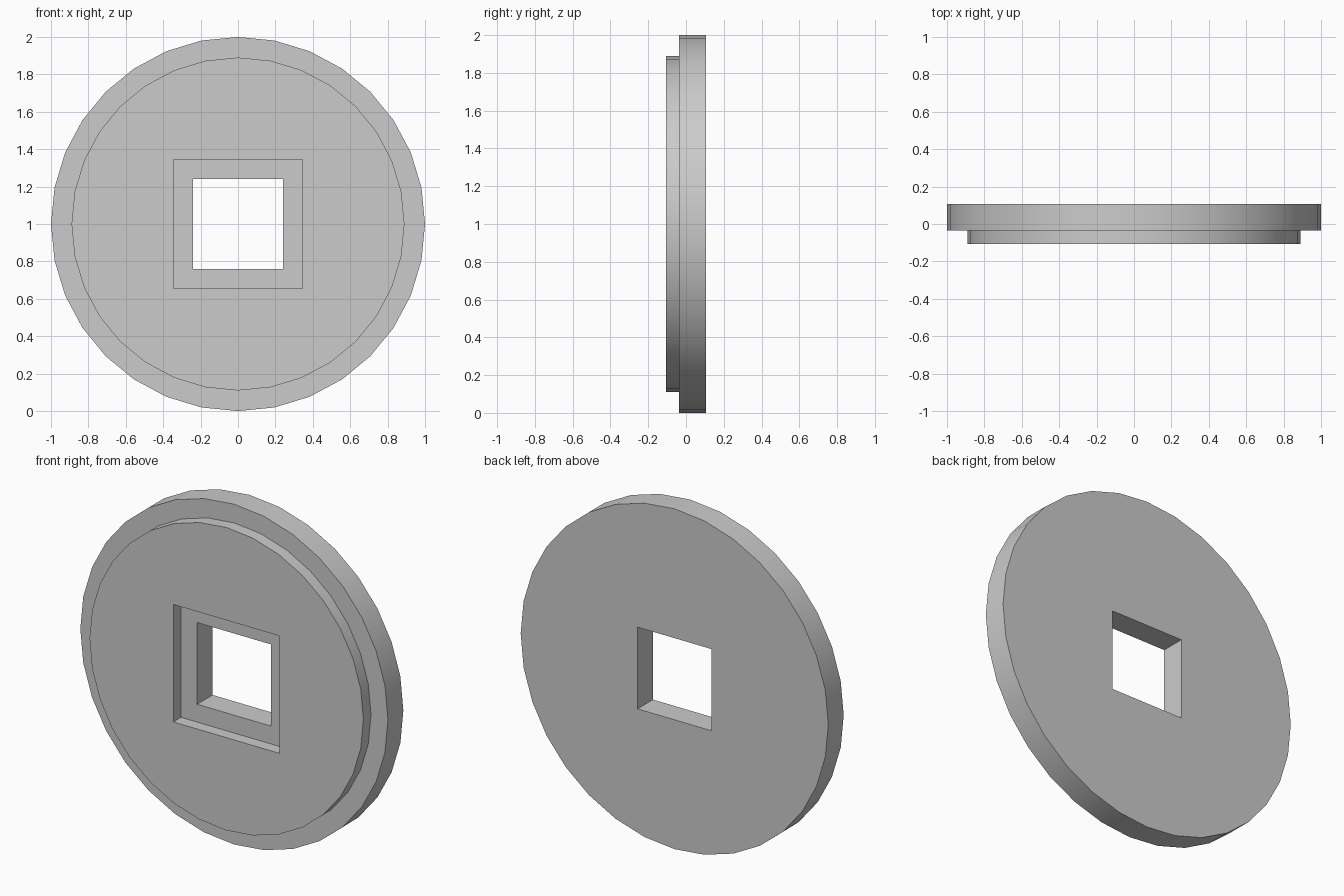
import bpy
import bmesh
from math import sin, cos, pi

cube = bpy.data.objects.get("Cube")
if cube:
    bpy.data.objects.remove(cube, do_unlink=True)

SIDES = 32
FRONT, STEP, BACK = -0.107, -0.036, 0.107
RIM_R, BOSS_R = 1.0, 0.89
HOLE, RECESS = 0.24, 0.345   # half widths

grey = bpy.data.materials.new("plain grey")
grey.use_nodes = True
colour = (0.6, 0.6, 0.6, 1)
grey.diffuse_color = colour
grey.node_tree.nodes["Principled BSDF"].inputs["Base Color"].default_value = colour

bm = bmesh.new()


def circle(radius, y):
    return [bm.verts.new((radius * cos(2 * pi * i / SIDES), y,
                          1 + radius * sin(2 * pi * i / SIDES))) for i in range(SIDES)]


def square(half, y):
    return [bm.verts.new((sx * half, y, 1 + sz * half))
            for sx, sz in ((1, 1), (-1, 1), (-1, -1), (1, -1))]


def band(a, b):
    """Quads between two loops of equal count."""
    n = len(a)
    for i in range(n):
        bm.faces.new((a[i], a[(i + 1) % n], b[(i + 1) % n], b[i]))


def plate(ring, sq):
    """Flat face from a square opening out to a circle, in four pieces."""
    quarter = SIDES // 4
    for k in range(4):
        first = quarter // 2 + k * quarter
        arc = [ring[(first + i) % SIDES] for i in range(quarter + 1)]
        bm.faces.new(arc + [sq[(k + 1) % 4], sq[k]])


# Outer loops and square openings
boss_front, boss_base = circle(BOSS_R, FRONT), circle(BOSS_R, STEP)
rim_front, rim_back = circle(RIM_R, STEP), circle(RIM_R, BACK)
recess_front, recess_floor = square(RECESS, FRONT), square(RECESS, STEP)
hole_front, hole_back = square(HOLE, STEP), square(HOLE, BACK)

# Raised boss, shoulder and rim
for a, b in ((boss_front, boss_base), (boss_base, rim_front), (rim_front, rim_back)):
    band(a, b)
# Square recess, its floor and the through hole
for a, b in ((recess_front, recess_floor), (recess_floor, hole_front), (hole_front, hole_back)):
    band(a, b)
# Front and back faces
plate(boss_front, recess_front)
plate(rim_back, hole_back)
bmesh.ops.recalc_face_normals(bm, faces=bm.faces)

mesh = bpy.data.meshes.new("stepped_disc")
bm.to_mesh(mesh)
bm.free()
mesh.materials.append(grey)
disc = bpy.data.objects.new("stepped_disc", mesh)
bpy.context.collection.objects.link(disc)

bpy.ops.object.select_all(action='DESELECT')
disc.select_set(True)
bpy.context.view_layer.objects.active = disc
bpy.ops.object.shade_smooth_by_angle(angle=pi / 6)
